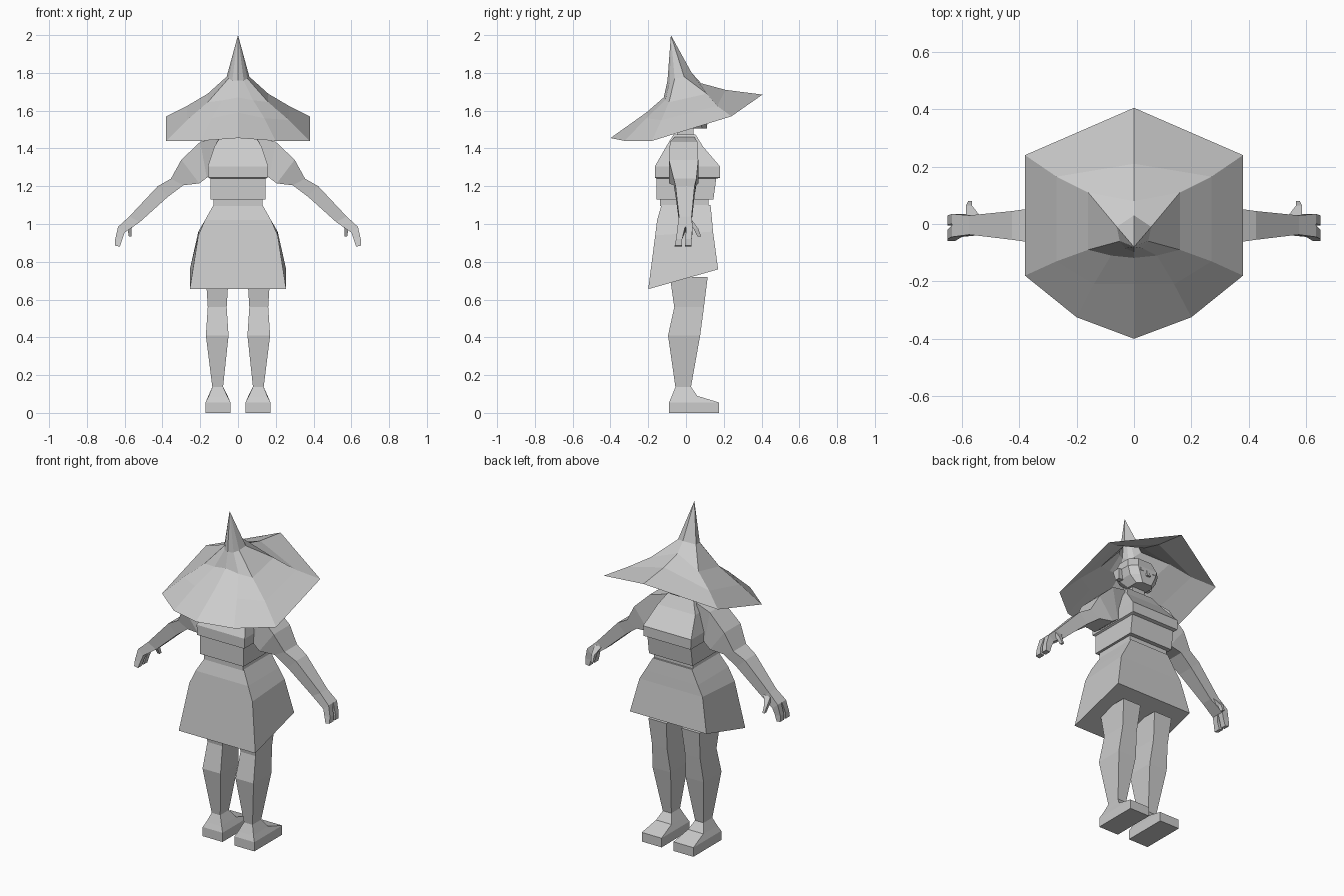
import bpy, bmesh

grey = bpy.data.materials.new("plain grey")
grey.diffuse_color = (0.6, 0.6, 0.6, 1)


def loft(name, rings, caps=True, mirror=False, tip=None):
    """Skin a list of closed rings; optionally add a tip or mirror across x."""
    bm = bmesh.new()
    loops = [[bm.verts.new(p) for p in r] for r in rings]
    n = len(rings[0])
    for a, b in zip(loops, loops[1:]):
        for i in range(n):
            j = (i + 1) % n
            bm.faces.new((a[i], a[j], b[j], b[i]))
    if tip:
        peak = bm.verts.new(tip)
        for i in range(n):
            bm.faces.new((loops[0][i], peak, loops[0][(i + 1) % n]))
    if caps:
        bm.faces.new(loops[0])
        bm.faces.new(loops[-1])
    if mirror:
        geo = bmesh.ops.duplicate(bm, geom=bm.verts[:] + bm.edges[:] + bm.faces[:])["geom"]
        for v in geo:
            if isinstance(v, bmesh.types.BMVert):
                v.co.x *= -1
    bmesh.ops.recalc_face_normals(bm, faces=bm.faces[:])
    me = bpy.data.meshes.new(name)
    bm.to_mesh(me)
    bm.free()
    me.materials.append(grey)
    ob = bpy.data.objects.new(name, me)
    bpy.context.collection.objects.link(ob)
    return ob


def box(x0, x1, y0, y1, z, z_back=None):
    """Horizontal rectangle, optionally sloping up towards +y."""
    zb = z if z_back is None else z_back
    return [(x0, y0, z), (x1, y0, z), (x1, y1, zb), (x0, y1, zb)]


def cut(top, low, y0, y1):
    """Cross-section of a limb, from its upper and lower outline points (x, z)."""
    return [(top[0], y0, top[1]), (top[0], y1, top[1]),
            (low[0], y1, low[1]), (low[0], y0, low[1])]


def octa(hx, y0, y1, z, c=0.04):
    """Rectangle with clipped corners."""
    return [(-hx + c, y0, z), (hx - c, y0, z), (hx, y0 + c, z), (hx, y1 - c, z),
            (hx - c, y1, z), (-hx + c, y1, z), (-hx, y1 - c, z), (-hx, y0 + c, z)]


def hat_ring(back, br, fr, mid, front):
    """Eight-point ring, given for one half."""
    flip = lambda p: (-p[0], p[1], p[2])
    return [back, br, fr, mid, front, flip(mid), flip(fr), flip(br)]


# Hat, from the tip down to the brim
loft("hat", [
    hat_ring((0, 0.03, 1.80), (0.06, -0.01, 1.78), (0.05, -0.06, 1.77), (0.03, -0.085, 1.76), (0, -0.098, 1.76)),
    hat_ring((0, 0.08, 1.745), (0.16, 0.11, 1.69), (0.16, -0.09, 1.645), (0.08, -0.11, 1.655), (0, -0.118, 1.67)),
    hat_ring((0, 0.21, 1.71), (0.27, 0.165, 1.625), (0.27, -0.13, 1.55), (0.14, -0.21, 1.56), (0, -0.21, 1.59)),
    hat_ring((0, 0.405, 1.685), (0.38, 0.24, 1.57), (0.38, -0.18, 1.44), (0.2, -0.325, 1.44), (0, -0.4, 1.455)),
], caps=False, tip=(0, -0.08, 2.0))

# Head, neck and facial features (the face looks towards +y)
loft("head", [octa(0.055, -0.01, 0.11, 1.505, 0.025), octa(0.09, -0.06, 0.115, 1.55),
              octa(0.105, -0.08, 0.115, 1.60), octa(0.085, -0.06, 0.09, 1.66)])
loft("neck", [box(-0.045, 0.045, -0.05, 0.04, 1.44), box(-0.04, 0.04, -0.04, 0.04, 1.56)])
loft("ears", [box(0.08, 0.115, -0.02, 0.01, 1.545), box(0.08, 0.125, -0.03, 0.02, 1.60)], mirror=True)
loft("eyes", [box(0.03, 0.05, 0.11, 0.118, 1.575), box(0.03, 0.05, 0.11, 0.118, 1.59)], mirror=True)
loft("nose", [box(-0.012, 0.012, 0.11, 0.128, 1.55), box(-0.007, 0.007, 0.11, 0.117, 1.585)])

# Torso, waistband and skirt
loft("torso", [box(-0.145, 0.145, -0.155, 0.145, 1.13), box(-0.145, 0.145, -0.155, 0.16, 1.24),
               box(-0.157, 0.157, -0.165, 0.18, 1.245), box(-0.16, 0.16, -0.165, 0.18, 1.305),
               box(-0.125, 0.125, -0.105, 0.09, 1.41), box(-0.085, 0.085, -0.065, 0.05, 1.475)])
loft("waistband", [box(-0.13, 0.13, -0.138, 0.12, 1.095), box(-0.13, 0.13, -0.138, 0.12, 1.13)])
loft("skirt", [box(-0.255, 0.255, -0.2, 0.17, 0.655, 0.76), box(-0.21, 0.21, -0.163, 0.143, 0.94, 0.96),
               box(-0.175, 0.175, -0.153, 0.138, 1.02), box(-0.13, 0.13, -0.13, 0.13, 1.10)])

# Legs and shoes
loft("legs", [box(0.08, 0.135, -0.055, 0.025, 0.13), box(0.05, 0.17, -0.095, 0.075, 0.41),
              box(0.06, 0.16, -0.062, 0.095, 0.56), box(0.05, 0.17, -0.085, 0.115, 0.72)], mirror=True)
loft("shoes", [box(0.04, 0.172, -0.09, 0.175, 0), box(0.04, 0.172, -0.09, 0.175, 0.055),
               box(0.055, 0.157, -0.077, 0.06, 0.085, 0.09), box(0.08, 0.135, -0.055, 0.025, 0.14)], mirror=True)

# Arms, fingers and thumbs
loft("arms", [cut((0.10, 1.46), (0.13, 1.28), -0.06, 0.045), cut((0.20, 1.435), (0.165, 1.245), -0.085, 0.06),
              cut((0.30, 1.34), (0.205, 1.215), -0.09, 0.065), cut((0.355, 1.24), (0.29, 1.205), -0.065, 0.055),
              cut((0.425, 1.20), (0.37, 1.145), -0.055, 0.045), cut((0.575, 1.04), (0.52, 1.01), -0.037, 0.03),
              cut((0.635, 0.985), (0.60, 0.955), -0.045, 0.035)], mirror=True)
for name, y0, y1, dy in (("front_fingers", -0.045, -0.005, -0.015), ("back_fingers", 0.0, 0.035, -0.005)):
    loft(name, [cut((0.635, 0.985), (0.60, 0.955), y0, y1),
                cut((0.65, 0.92), (0.612, 0.92), y0 + dy / 2, y1 + dy),
                cut((0.65, 0.885), (0.625, 0.88), y0 + dy, y1 + dy)], mirror=True)
loft("thumbs", [cut((0.585, 1.02), (0.54, 1.02), 0.005, 0.032),
                cut((0.585, 0.975), (0.565, 0.975), 0.04, 0.065),
                cut((0.578, 0.935), (0.565, 0.935), 0.06, 0.08)], mirror=True)
